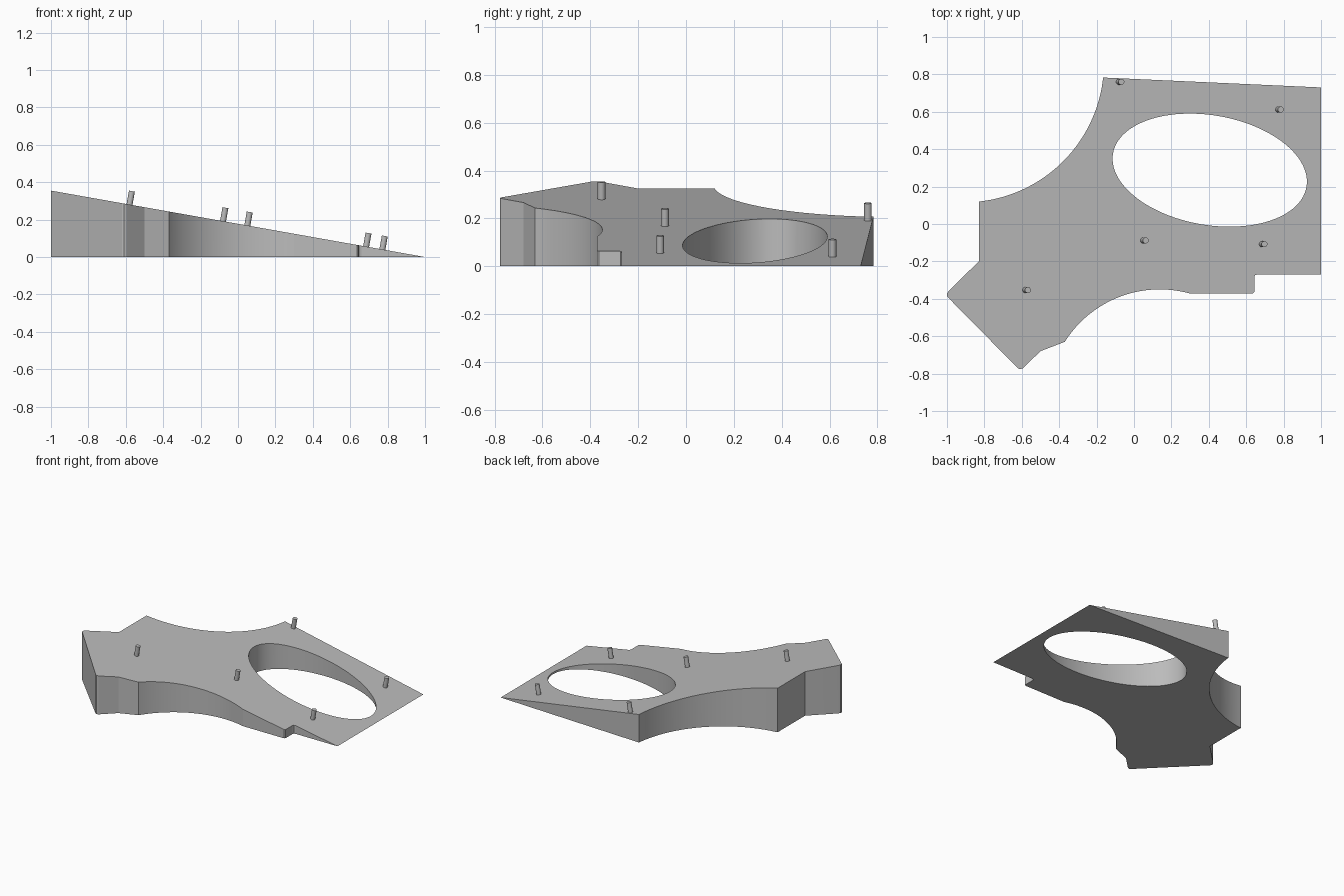
import bpy, bmesh, math
from mathutils import Vector, Matrix

if "Cube" in bpy.data.objects:
    bpy.data.objects.remove(bpy.data.objects["Cube"])

RISE = 0.355          # wedge height at its thick end
SLOPE = RISE / 2

grey = bpy.data.materials.new("plain grey")
grey.use_nodes = True
grey.diffuse_color = (0.5, 0.5, 0.5, 1)
grey.node_tree.nodes["Principled BSDF"].inputs["Base Color"].default_value = grey.diffuse_color


def surface(x):
    return SLOPE * (1 - x)


def make_object(name, bm, angle):
    bmesh.ops.recalc_face_normals(bm, faces=bm.faces)
    mesh = bpy.data.meshes.new(name)
    bm.to_mesh(mesh)
    bm.free()
    mesh.materials.append(grey)
    obj = bpy.data.objects.new(name, mesh)
    bpy.context.collection.objects.link(obj)
    bpy.ops.object.select_all(action='DESELECT')
    obj.select_set(True)
    bpy.context.view_layer.objects.active = obj
    bpy.ops.object.shade_smooth_by_angle(angle=math.radians(angle))
    return obj


def arc(p, q, bulge, n=40):
    """Points of a circular arc from p to q; bulge is sagitta over half chord."""
    p, q = Vector(p), Vector(q)
    half = (q - p) / 2
    side = Vector((-half.y, half.x))
    theta = 4 * math.atan(bulge)
    centre = (p + q) / 2 + side / math.tan(theta / 2)
    return [centre + Matrix.Rotation(theta * i / n, 2) @ (p - centre) for i in range(n + 1)]


# Outline, counter-clockwise, with two concave scoops
back_scoop = arc((-0.83, 0.12), (-0.165, 0.783), 0.354)[::-1]
front_scoop = arc((0.30, -0.372), (-0.37, -0.63), 0.332)[::-1]
outline = [(1, -0.27), (1, 0.73)] + back_scoop + [
    (-0.83, -0.20), (-0.985, -0.352), (-1, -0.37), (-1, -0.387),
    (-0.62, -0.772), (-0.61, -0.777), (-0.595, -0.772),
    (-0.50, -0.68)] + front_scoop + [
    (0.635, -0.372), (0.643, -0.364), (0.643, -0.285), (0.648, -0.274), (0.66, -0.27)]

# Tilted oval opening
tilt = Matrix.Rotation(-0.172, 2)
steps = 96
oval = [Vector((0.405, 0.288)) + tilt @ Vector((0.525 * math.cos(a), 0.293 * math.sin(a)))
        for a in (math.tau * i / steps for i in range(steps))]

# Wedge plate: vertical walls, flat base and sloping top
bm = bmesh.new()
rims = [[], []]
for loop in (outline, oval):
    low = [bm.verts.new((p[0], p[1], 0)) for p in loop]
    high = [bm.verts.new((p[0], p[1], surface(p[0]))) for p in loop]
    for i in range(len(loop)):
        j = (i + 1) % len(loop)
        bm.faces.new((low[i], low[j], high[j], high[i]))
        rims[0].append(bm.edges.get((low[i], low[j])))
        rims[1].append(bm.edges.get((high[i], high[j])))
for rim, normal in zip(rims, ((0, 0, -1), (SLOPE, 0, 1))):
    bmesh.ops.triangle_fill(bm, edges=rim, use_beauty=True, normal=Vector(normal).normalized())
bmesh.ops.remove_doubles(bm, verts=bm.verts, dist=0.0001)
make_object("wedge_plate", bm, 12)

# Locating pegs, square to the sloping top
PEG = 0.073
peg_spots = {"rear_right": (-0.08, 0.76), "rear_left": (0.772, 0.612),
             "middle": (0.05, -0.088), "front_left": (0.685, -0.108),
             "front_right": (-0.58, -0.353)}
for name, (x, y) in peg_spots.items():
    bm = bmesh.new()
    bmesh.ops.create_cone(bm, cap_ends=True, segments=24, radius1=0.016, radius2=0.016,
                          depth=PEG, matrix=Matrix.Translation((0, 0, PEG / 2)))
    peg = make_object(name + "_peg", bm, 30)
    peg.location = (x, y, surface(x))
    peg.rotation_euler = (0, math.atan(SLOPE), 0)
